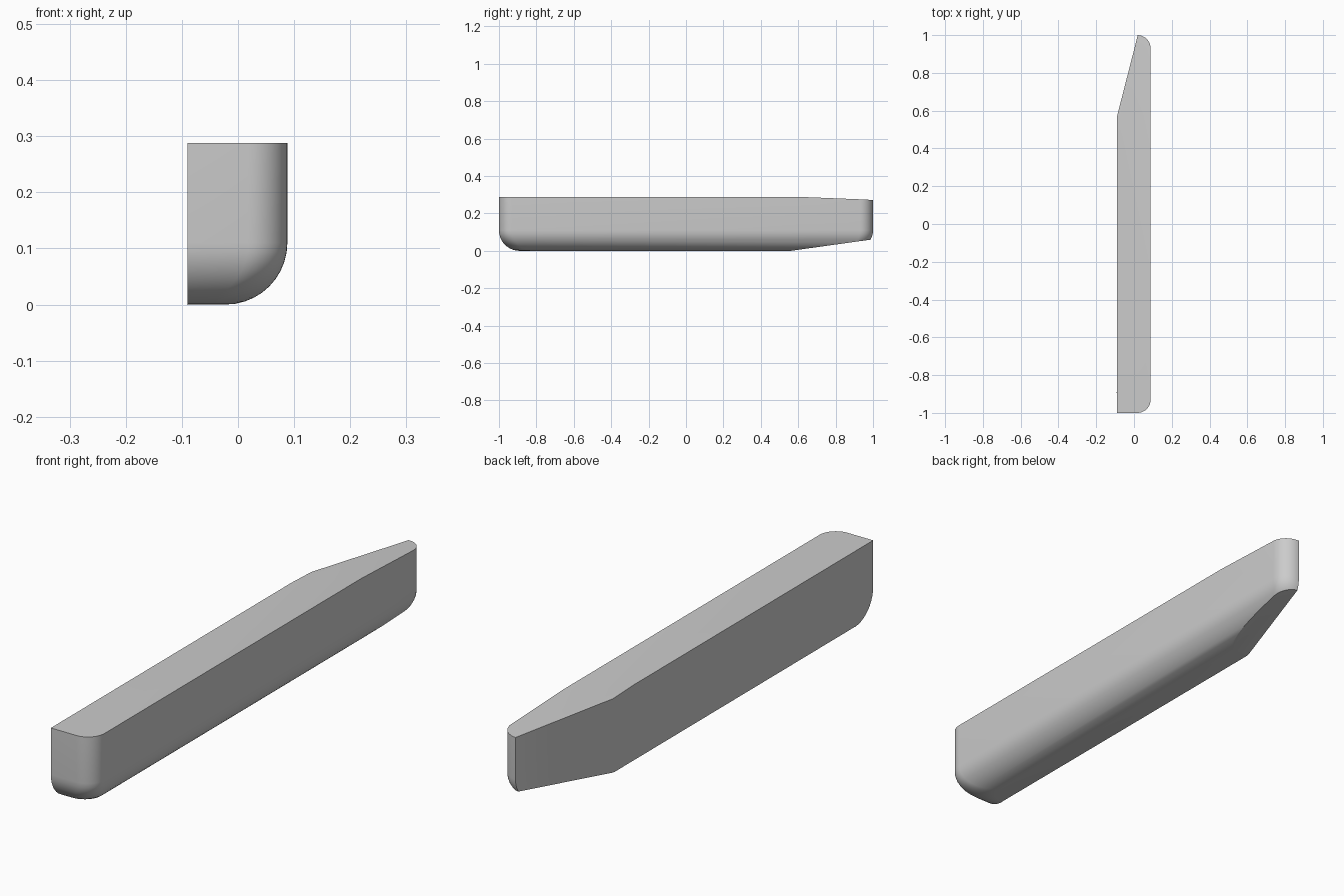
import bpy
import bmesh
import math
from mathutils import Vector

cube = bpy.data.objects.get("Cube")
if cube:
    bpy.data.objects.remove(cube, do_unlink=True)

FLAT_X, ROUND_X = -0.09, 0.088   # flat mounting side and rounded outer side
HALF, TOP = 1.0, 0.288
EDGE_R, CORNER_R = 0.11, 0.07    # lower edge rounding, plan corner rounding
STEPS = 10

grey = bpy.data.materials.new("light_grey")
grey.use_nodes = True
grey.diffuse_color = (0.6, 0.6, 0.6, 1)
grey.node_tree.nodes["Principled BSDF"].inputs["Base Color"].default_value = (0.6, 0.6, 0.6, 1)


def outline(inset):
    """Plan outline with two rounded corners on the outer side."""
    pts = [(FLAT_X, -HALF + inset)]
    cx, cy = ROUND_X - inset - CORNER_R, HALF - inset - CORNER_R
    for sign, start in ((-1, -math.pi / 2), (1, 0)):
        for i in range(STEPS + 1):
            a = start + math.pi / 2 * i / STEPS
            pts.append((cx + CORNER_R * math.cos(a), sign * cy + CORNER_R * math.sin(a)))
    pts.append((FLAT_X, HALF - inset))
    return pts


def slice_off(bm, point, normal):
    """Cut away the side the normal points to and cap the cut."""
    cut = bmesh.ops.bisect_plane(bm, geom=bm.verts[:] + bm.edges[:] + bm.faces[:],
                                 dist=1e-5, plane_co=point, plane_no=Vector(normal).normalized(),
                                 clear_outer=True)
    edges = [e for e in cut["geom_cut"] if isinstance(e, bmesh.types.BMEdge)]
    bmesh.ops.contextual_create(bm, geom=edges)


# Stack the outlines: rounded lower edge, then straight walls
bm = bmesh.new()
layers = []
for i in range(STEPS + 1):
    a = math.pi / 2 * i / STEPS
    layers.append((EDGE_R * (1 - math.sin(a)), EDGE_R * (1 - math.cos(a))))
layers.append((0, TOP))
rings = [[bm.verts.new((x, y, z)) for x, y in outline(d)] for d, z in layers]
for low, high in zip(rings, rings[1:]):
    n = len(low)
    for i in range(n):
        j = (i + 1) % n
        bm.faces.new((low[i], low[j], high[j], high[i]))
bm.faces.new(rings[0][::-1])
bm.faces.new(rings[-1])

# Tapered back end: angled side, rising underside, gently falling top
slice_off(bm, (FLAT_X, 0.57, 0), (-0.43, 0.11, 0))
slice_off(bm, (0, 0.56, 0), (0, 0.14, -1))
slice_off(bm, (FLAT_X, 0.45, TOP), (-0.038, 0.04, 1))

bmesh.ops.recalc_face_normals(bm, faces=bm.faces[:])
mesh = bpy.data.meshes.new("tapered_bar")
bm.to_mesh(mesh)
bm.free()
bar = bpy.data.objects.new("tapered_bar", mesh)
bpy.context.collection.objects.link(bar)
mesh.materials.append(grey)

bpy.context.view_layer.objects.active = bar
bar.select_set(True)
bpy.ops.object.shade_smooth_by_angle(angle=math.radians(30))
